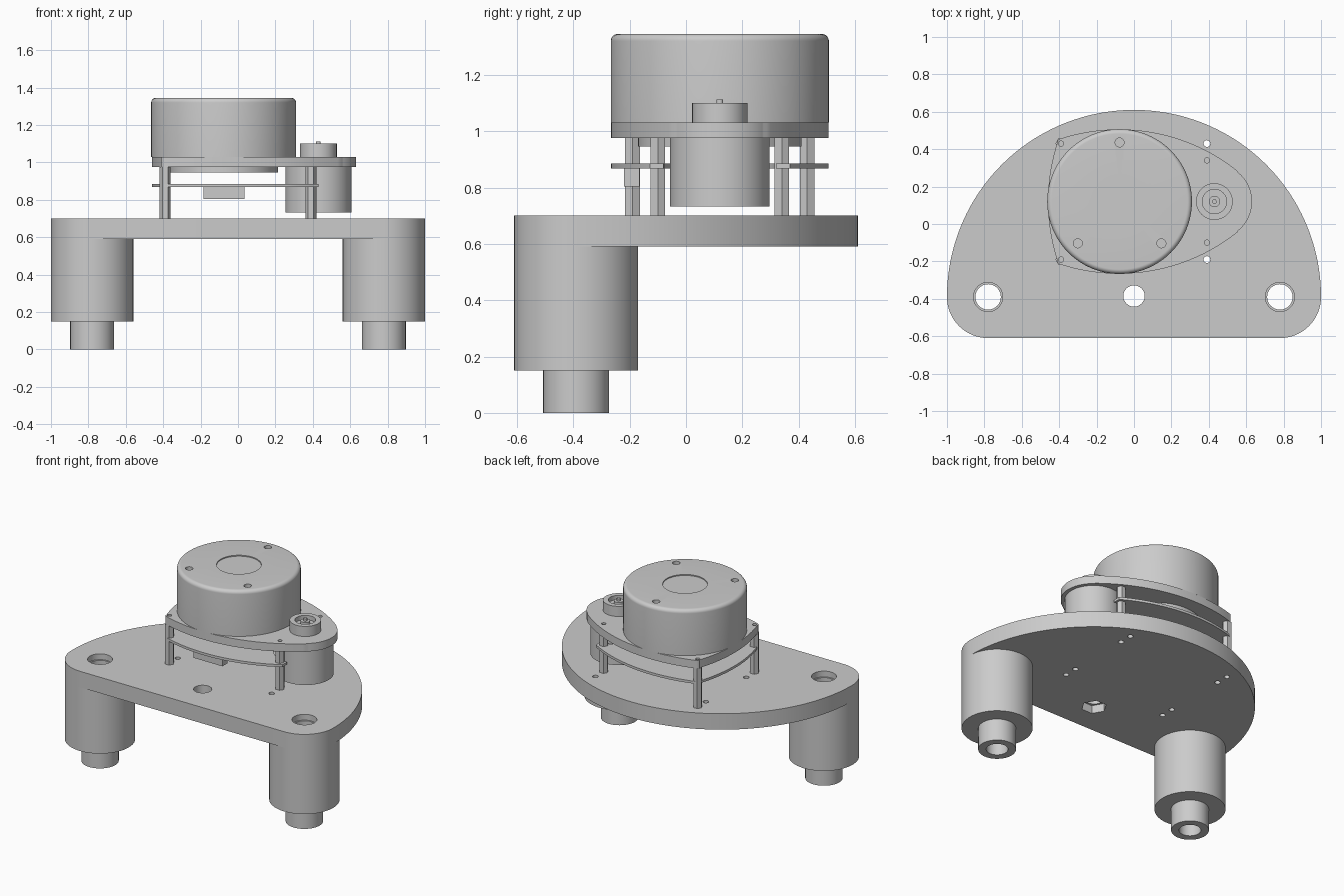
import bpy, bmesh
from math import sin, cos, radians, pi

cube = bpy.data.objects.get("Cube")
if cube:
    bpy.data.objects.remove(cube, do_unlink=True)

grey = bpy.data.materials.new("plain grey")
grey.use_nodes = True
grey.diffuse_color = (0.6, 0.6, 0.6, 1)
grey.node_tree.nodes["Principled BSDF"].inputs["Base Color"].default_value = grey.diffuse_color

AXIS = 0.12                 # y of the turret's mirror line
HEAD_X, MOTOR_X = -0.077, 0.43


def finish(name, bm):
    bmesh.ops.recalc_face_normals(bm, faces=bm.faces[:])
    mesh = bpy.data.meshes.new(name)
    bm.to_mesh(mesh)
    bm.free()
    mesh.materials.append(grey)
    ob = bpy.data.objects.new(name, mesh)
    bpy.context.collection.objects.link(ob)
    return ob


def prism(name, outline, z0, z1):
    """Extrude a closed outline between two heights."""
    bm = bmesh.new()
    face = bm.faces.new([bm.verts.new((x, y, z0)) for x, y in outline])
    top = bmesh.ops.extrude_face_region(bm, geom=[face])["geom"]
    verts = [v for v in top if isinstance(v, bmesh.types.BMVert)]
    bmesh.ops.translate(bm, verts=verts, vec=(0, 0, z1 - z0))
    return finish(name, bm)


def lathe(name, x, y, profile, steps=80):
    """Turn a closed (radius, height) profile about a vertical axis."""
    bm = bmesh.new()
    rings = []
    for r, z in profile:
        if r == 0:
            rings.append([bm.verts.new((x, y, z))] * steps)
        else:
            rings.append([bm.verts.new((x + r * cos(2 * pi * i / steps),
                                        y + r * sin(2 * pi * i / steps), z))
                          for i in range(steps)])
    for a, b in zip(rings, rings[1:] + rings[:1]):
        for i in range(steps):
            j = (i + 1) % steps
            corners = list(dict.fromkeys((a[i], a[j], b[j], b[i])))
            if len(corners) > 2:
                bm.faces.new(corners)
    return finish(name, bm)


def arc(x, y, r, start, end, n):
    angles = [radians(start + (end - start) * i / n) for i in range(n + 1)]
    return [(x + r * cos(a), y + r * sin(a)) for a in angles]


def disc(x, y, r, z0, z1, n=32):
    return prism("cutter", arc(x, y, r, 0, 360, n)[:-1], z0, z1)


def box(name, x0, x1, y0, y1, z0, z1):
    return prism(name, [(x0, y0), (x1, y0), (x1, y1), (x0, y1)], z0, z1)


def cut(ob, cutters):
    """Subtract the cutters one by one, then discard them."""
    bpy.context.view_layer.objects.active = ob
    for c in cutters:
        c.hide_render = True
        mod = ob.modifiers.new("cut", "BOOLEAN")
        mod.operation, mod.solver, mod.object = "DIFFERENCE", "EXACT", c
        bpy.ops.object.modifier_apply(modifier=mod.name)
        bpy.data.objects.remove(c, do_unlink=True)


# Standoff positions, and the spare holes beside them in the base
posts = [(x, AXIS + s * d) for x, d in ((-0.39, 0.31), (0.39, 0.22)) for s in (-1, 1)]
spares = [(x, AXIS + s * d) for x, d in ((-0.39, 0.22), (0.39, 0.31)) for s in (-1, 1)]

# Base plate: half disc with rounded front corners
FOOT_X, FOOT_Y = 0.78, -0.39
outline = (arc(0, FOOT_Y, 1, 0, 180, 96)
           + arc(-FOOT_X, FOOT_Y, 0.22, 180, 270, 20)[1:]
           + arc(FOOT_X, FOOT_Y, 0.22, 270, 360, 20)[:-1])
base = prism("base_plate", outline, 0.59, 0.70)
holes = [disc(x, y, 0.018, 0.5, 0.8, 20) for x, y in posts + spares]
holes += [disc(0, -0.385, 0.057, 0.5, 0.8), disc(0, -0.385, 0.08, 0.5, 0.645, 6)]
for side in (-1, 1):
    holes += [disc(side * FOOT_X, FOOT_Y, 0.068, 0.5, 0.8, 40),
              disc(side * FOOT_X, FOOT_Y, 0.078, 0.66, 0.8, 40)]
cut(base, holes)

# Hollow stepped feet
for side, label in ((1, "left"), (-1, "right")):
    lathe(label + "_foot", side * FOOT_X, FOOT_Y,
          [(0.068, 0), (0.117, 0), (0.117, 0.15), (0.22, 0.15), (0.22, 0.59), (0.068, 0.59)])

# Turret outline: nose, long side, tight corner, back edge, then mirrored
half = (arc(MOTOR_X, 0, 0.201, 0, 50.9, 20) + arc(-0.08, -0.628, 1.014, 51.5, 107.8, 40)
        + arc(-0.385, 0.31, 0.028, 108, 161.8, 8) + arc(0.555, 0, 1.015, 162, 180, 12))
turret = half + [(x, -y) for x, y in half[-2:0:-1]]
turret = [(x, y + AXIS) for x, y in turret]

plate = prism("turret_plate", turret, 0.975, 1.03)
cut(plate, [disc(x, y, 0.014, 0.9, 1.1, 20) for x, y in posts])

# Circuit board, cut away around the motor
board = prism("circuit_board", turret, 0.868, 0.885)
cut(board, [box("cutter", MOTOR_X, 1, -1, 1, 0.8, 1),
            disc(MOTOR_X, AXIS, 0.2, 0.8, 1, 64)])
box("board_connector", -0.185, 0.035, -0.22, -0.165, 0.803, 0.868)

# Hexagonal standoffs
for i, (x, y) in enumerate(posts):
    prism(f"standoff_{i + 1}", arc(x, y, 0.03, 0, 360, 6)[:-1], 0.70, 0.975)

# Rotating head with rounded rim, screw recesses and a shallow round label recess
rim = [(r, z) for r, z in arc(0.362, 1.32, 0.025, 0, 90, 8)]
head = lathe("scanner_head", HEAD_X, AXIS, [(0, 1.03), (0.387, 1.03)] + rim + [(0, 1.345)], 112)
screws = [disc(HEAD_X + 0.316 * cos(radians(a)), AXIS + 0.316 * sin(radians(a)), 0.024, 1.31, 1.4, 24)
          for a in (90, 225, 315)]
cut(head, screws + [disc(HEAD_X, AXIS, 0.14, 1.338, 1.4, 48)])
lathe("head_bearing", HEAD_X, AXIS, [(0, 0.945), (0.29, 0.945), (0.29, 0.975), (0, 0.975)])

# Drive motor below the plate, pulley and shaft above
lathe("motor", MOTOR_X, AXIS, [(0, 0.732), (0.177, 0.732), (0.177, 0.975), (0, 0.975)])
lathe("pulley", MOTOR_X, AXIS,
      [(0, 1.03), (0.098, 1.03), (0.098, 1.10), (0.065, 1.10), (0.065, 1.07),
       (0.03, 1.07), (0.03, 1.095), (0, 1.095)], 48)
lathe("motor_shaft", MOTOR_X, AXIS, [(0, 1.09), (0.012, 1.09), (0.012, 1.112), (0, 1.112)], 20)

# Smooth round walls, keep sharp edges
bpy.ops.object.select_all(action="DESELECT")
for ob in bpy.context.collection.objects:
    if ob.type == "MESH" and ob.data.materials and ob.data.materials[0] == grey:
        ob.select_set(True)
        bpy.context.view_layer.objects.active = ob
bpy.ops.object.shade_smooth_by_angle(angle=radians(30))
